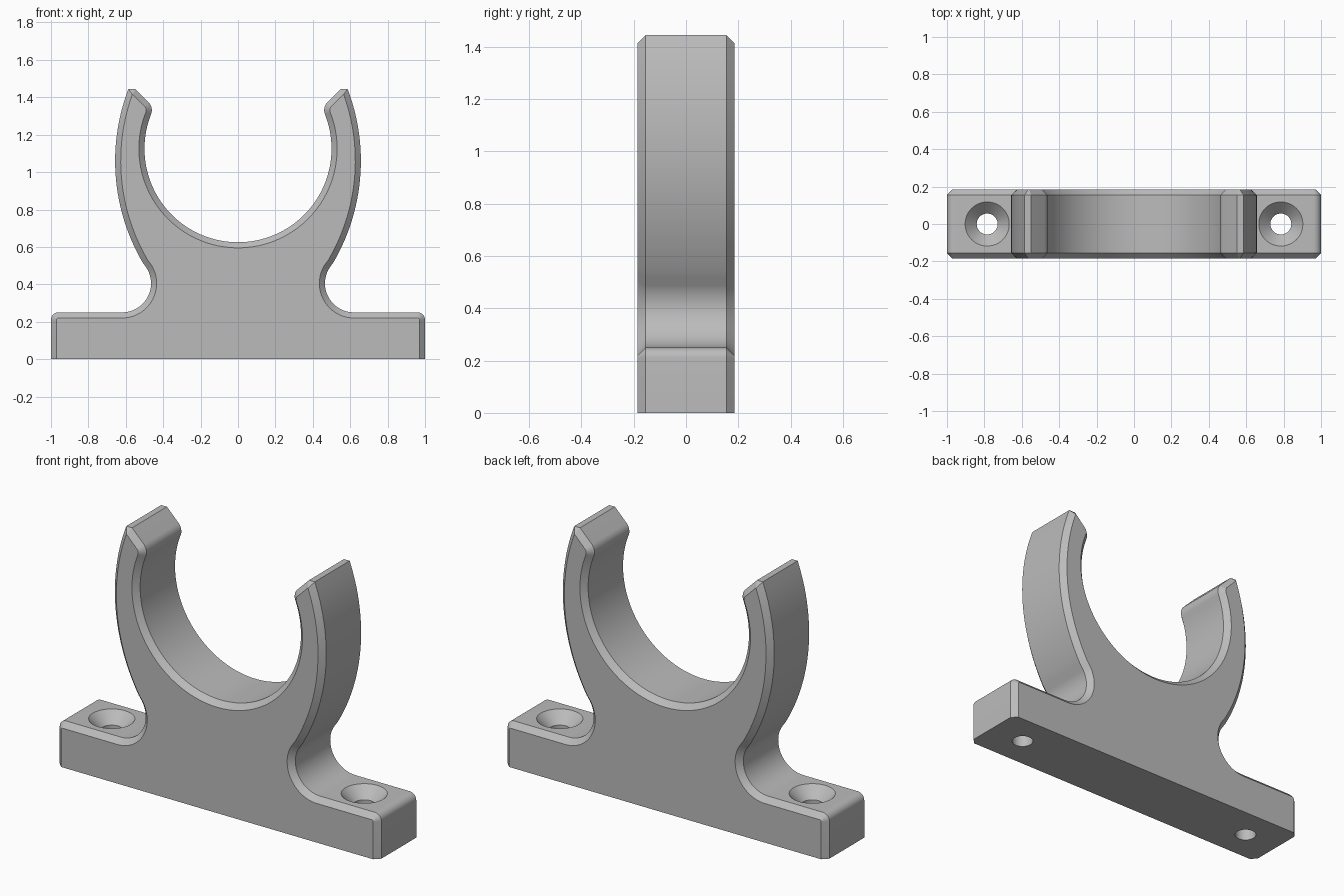
import bpy
import bmesh
from math import radians, cos, sin, sqrt, atan2, asin, pi

cube = bpy.data.objects.get("Cube")
if cube:
    bpy.data.objects.remove(cube, do_unlink=True)

grey = bpy.data.materials.new("plain_grey")
grey.use_nodes = True
colour = (0.5, 0.5, 0.5, 1)
grey.diffuse_color = colour
grey.node_tree.nodes["Principled BSDF"].inputs["Base Color"].default_value = colour

HALF_DEPTH = 0.185
CHAMFER = 0.03
BASE_TOP = 0.25
CLIP_Z = 1.125       # centre height of the gripped tube
TIP_Z = 1.445


def arc(cx, cz, r, start, end, steps):
    angles = [start + (end - start) * i / steps for i in range(steps + 1)]
    return [(cx + r * cos(a), cz + r * sin(a)) for a in angles]


def outline(d):
    """Clip silhouette moved inwards by d, as one closed loop."""
    # base end and its rounded corner
    pts = [(1 - d, 0)] + arc(0.96, BASE_TOP - 0.04, 0.04 - d, 0, pi / 2, 8)
    # concave neck, meeting the outer arm arc on a shared tangent
    neck_x, neck_z, arm_x, arm_z, arm_r = 0.62, 0.405, -0.42, 1.06, 1.077 - d
    join = atan2(neck_z - arm_z, neck_x - arm_x)
    pts += arc(neck_x, neck_z, 0.155 + d, -pi / 2, join - pi, 24)
    # outer side of the arm up to the flat tip
    top = TIP_Z - d
    pts += arc(arm_x, arm_z, arm_r, join, asin((top - arm_z) / arm_r), 28)[1:]
    # sloped lead-in and rounded lip
    slope, lip_r = 0.895, 0.06
    pts.append((top - slope + d * sqrt(2), top))
    lip_d = 0.5 + lip_r
    lip_a = pi / 4 + asin((slope - lip_r * sqrt(2) - CLIP_Z) / (lip_d * sqrt(2)))
    pts += arc(lip_d * cos(lip_a), CLIP_Z + lip_d * sin(lip_a),
               lip_r - d, pi * 0.75, pi + lip_a, 10)
    # bore of the clip down to the middle
    pts += arc(0, CLIP_Z, 0.5 + d, lip_a, -pi / 2, 48)[1:]
    return pts + [(-x, z) for x, z in reversed(pts[:-1])]


def loft(name, rings):
    """Closed solid through rings of equal point count."""
    bm = bmesh.new()
    loops = [[bm.verts.new(p) for p in ring] for ring in rings]
    for a, b in zip(loops, loops[1:]):
        for i in range(len(a)):
            j = (i + 1) % len(a)
            bm.faces.new((a[i], a[j], b[j], b[i]))
    bm.faces.new(loops[0])
    bm.faces.new(loops[-1])
    bmesh.ops.recalc_face_normals(bm, faces=bm.faces)
    mesh = bpy.data.meshes.new(name)
    bm.to_mesh(mesh)
    bm.free()
    mesh.materials.append(grey)
    obj = bpy.data.objects.new(name, mesh)
    bpy.context.collection.objects.link(obj)
    return obj


# clip body with chamfered front and back rims
inner = HALF_DEPTH - CHAMFER
sections = [(-HALF_DEPTH, CHAMFER), (-inner, 0), (inner, 0), (HALF_DEPTH, CHAMFER)]
clip = loft("tube_clip", [[(x, y, z) for x, z in outline(d)] for y, d in sections])
bpy.context.view_layer.objects.active = clip
clip.select_set(True)

# countersunk screw holes through the feet
hole_r, sink_r, over = 0.056, 0.118, 0.02
steps = [(hole_r, -over), (hole_r, BASE_TOP - sink_r + hole_r),
         (sink_r + over, BASE_TOP + over)]
for side, label in ((-1, "right"), (1, "left")):
    rings = [[(side * 0.785 + x, y, z) for x, y in arc(0, 0, r, 0, 2 * pi, 48)[:-1]]
             for r, z in steps]
    cutter = loft(label + "_screw_hole_cutter", rings)
    cutter.hide_render = True
    cut = clip.modifiers.new(label + "_screw_hole", "BOOLEAN")
    cut.operation = "DIFFERENCE"
    cut.solver = "EXACT"
    cut.object = cutter
    bpy.ops.object.modifier_apply(modifier=cut.name)
    bpy.data.objects.remove(cutter, do_unlink=True)

bpy.ops.object.shade_smooth_by_angle(angle=radians(25))
